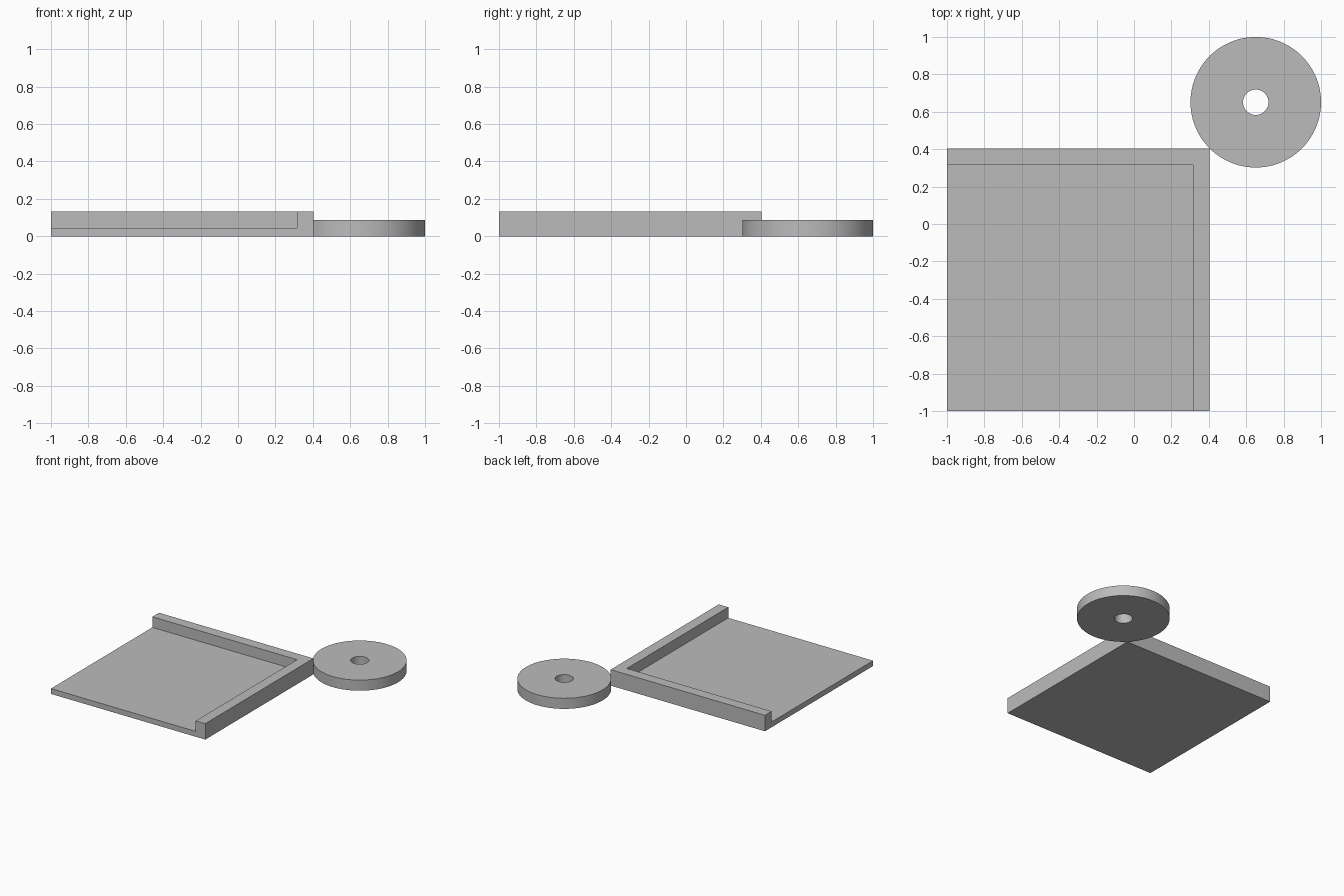
import bpy, bmesh, math

if "Cube" in bpy.data.objects:
    bpy.data.objects.remove(bpy.data.objects["Cube"])

grey = bpy.data.materials.new("plain_grey")
grey.diffuse_color = (0.5, 0.5, 0.5, 1)
grey.use_nodes = True
grey.node_tree.nodes["Principled BSDF"].inputs["Base Color"].default_value = grey.diffuse_color


def box(name, lo, hi):
    """Axis-aligned box between two corners."""
    bpy.ops.mesh.primitive_cube_add(size=1, location=[(a + b) / 2 for a, b in zip(lo, hi)])
    ob = bpy.context.object
    ob.name = name
    ob.scale = [b - a for a, b in zip(lo, hi)]
    bpy.ops.object.transform_apply(location=False, rotation=False, scale=True)
    ob.data.materials.append(grey)
    return ob


# Corner tray: a block with its open corner cut away, leaving a floor and two rims
EDGE, RIM, FLOOR, TOP = 0.403, 0.087, 0.044, 0.131
tray = box("corner_tray", (-1, -1, 0), (EDGE, EDGE, TOP))
cutter = box("tray_cutter", (-1.2, -1.2, FLOOR), (EDGE - RIM, EDGE - RIM, 0.4))
cut = tray.modifiers.new("open_corner", 'BOOLEAN')
cut.operation, cut.solver, cut.object = 'DIFFERENCE', 'EXACT', cutter
bpy.context.view_layer.objects.active = tray
bpy.ops.object.modifier_apply(modifier=cut.name)
bpy.data.objects.remove(cutter)

# Round washer touching the tray corner: a rectangular section swept in a circle
SEGS, R, HOLE, THICK = 96, 0.349, 0.068, 0.087
section = [(HOLE, 0), (R, 0), (R, THICK), (HOLE, THICK)]
bm = bmesh.new()
rings = []
for i in range(SEGS):
    a = math.tau * i / SEGS
    rings.append([bm.verts.new((r * math.cos(a), r * math.sin(a), z)) for r, z in section])
for i in range(SEGS):
    p, q = rings[i], rings[(i + 1) % SEGS]
    for j in range(4):
        k = (j + 1) % 4
        bm.faces.new((p[j], q[j], q[k], p[k]))
bmesh.ops.recalc_face_normals(bm, faces=bm.faces)
mesh = bpy.data.meshes.new("washer")
bm.to_mesh(mesh)
bm.free()
mesh.materials.append(grey)
washer = bpy.data.objects.new("washer", mesh)
washer.location = (0.651, 0.651, 0)
bpy.context.collection.objects.link(washer)
bpy.ops.object.select_all(action='DESELECT')
washer.select_set(True)
bpy.context.view_layer.objects.active = washer
bpy.ops.object.shade_smooth_by_angle(angle=math.radians(30))
